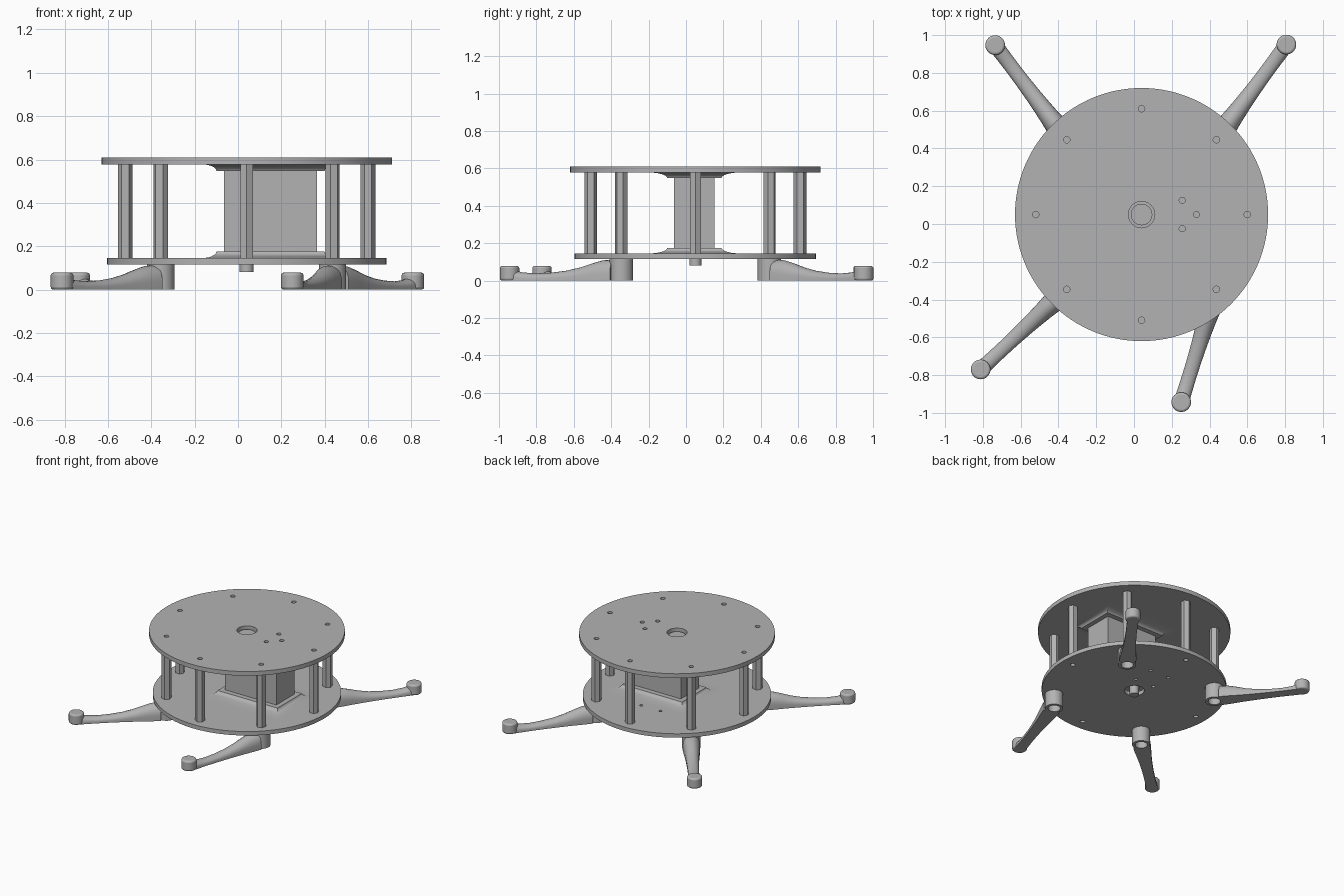
import bpy, bmesh, math
from mathutils import Vector, Matrix

if "Cube" in bpy.data.objects:
    bpy.data.objects.remove(bpy.data.objects["Cube"], do_unlink=True)

grey = bpy.data.materials.new("plain grey")
grey.use_nodes = True
COLOUR = (0.45, 0.45, 0.45, 1)
grey.diffuse_color = COLOUR
grey.node_tree.nodes["Principled BSDF"].inputs["Base Color"].default_value = COLOUR

CX, CY = 0.04, 0.05          # disc axis
POST_R = 0.56
DIAG = POST_R * math.sqrt(0.5)


def finish(name, bm, smooth=True):
    bmesh.ops.recalc_face_normals(bm, faces=bm.faces)
    mesh = bpy.data.meshes.new(name)
    bm.to_mesh(mesh)
    bm.free()
    obj = bpy.data.objects.new(name, mesh)
    bpy.context.collection.objects.link(obj)
    mesh.materials.append(grey)
    if smooth:
        bpy.ops.object.select_all(action='DESELECT')
        obj.select_set(True)
        bpy.context.view_layer.objects.active = obj
        bpy.ops.object.shade_smooth_by_angle(angle=math.radians(35))
    return obj


def add_cylinder(bm, x, y, z0, z1, r, sides=32, turn=0):
    place = Matrix.Translation((x, y, (z0 + z1) / 2)) @ Matrix.Rotation(turn, 4, 'Z')
    bmesh.ops.create_cone(bm, cap_ends=True, segments=sides, radius1=r, radius2=r,
                          depth=z1 - z0, matrix=place)


def cylinder(name, *args, **kw):
    bm = bmesh.new()
    add_cylinder(bm, *args, **kw)
    return finish(name, bm)


def loft(bm, rings):
    loops = [[bm.verts.new(p) for p in ring] for ring in rings]
    n = len(loops[0])
    for a, b in zip(loops, loops[1:]):
        for i in range(n):
            j = (i + 1) % n
            bm.faces.new((a[i], a[j], b[j], b[i]))
    bm.faces.new(loops[0][::-1])
    bm.faces.new(loops[-1])


def drill(obj, holes, z0, z1):
    bm = bmesh.new()
    for x, y, r in holes:
        add_cylinder(bm, x, y, z0, z1, r, 24)
    cutter = finish(obj.name + "_cutter", bm, smooth=False)
    cutter.hide_render = True
    cutter.hide_viewport = True
    mod = obj.modifiers.new("holes", 'BOOLEAN')
    mod.object = cutter
    mod.operation = 'DIFFERENCE'
    mod.solver = 'EXACT'


# Posts between the plates, with their screw holes
ring = [(CX + POST_R * math.cos(k * math.pi / 4), CY + POST_R * math.sin(k * math.pi / 4))
        for k in range(8)]
for k, (x, y) in enumerate(ring):
    cylinder(f"post_{k + 1}", x, y, 0.145, 0.579, 0.034, sides=6, turn=k * math.pi / 4 + math.pi / 2)

# Round plates
screw_holes = [(x, y, 0.017) for x, y in ring]
centre_hole = [(CX, CY, 0.07)]
top = cylinder("top_plate", CX, CY, 0.578, 0.61, 0.67, sides=128)
drill(top, screw_holes + centre_hole
      + [(0.255, 0.125, 0.016), (0.33, 0.05, 0.016), (0.255, -0.025, 0.016)], 0.55, 0.65)
bottom = cylinder("bottom_plate", CX, CY, 0.115, 0.145, 0.645, sides=128)
drill(bottom, screw_holes[::2] + centre_hole
      + [(0.055 + sx, 0.26 + sy, 0.012) for sx in (-0.08, 0.08) for sy in (-0.08, 0.08)], 0.08, 0.18)

# Motor housing, shaft and top collar
BX, BY = 0.15, 0.045


def rectangle(hx, hy, z):
    return [(BX + sx * hx, BY + sy * hy, z) for sx, sy in ((-1, -1), (1, -1), (1, 1), (-1, 1))]


bm = bmesh.new()
loft(bm, [rectangle(0.215, 0.108, z) for z in (0.145, 0.578)])
finish("motor_housing", bm, smooth=False)
cylinder("motor_shaft", CX, CY, 0.08, 0.16, 0.032)
cylinder("motor_collar", CX, CY, 0.56, 0.59, 0.057)

# Flared flanges where the housing meets each plate
for name, z, up in (("lower_flange", 0.145, 1), ("upper_flange", 0.578, -1)):
    bm = bmesh.new()
    rings = []
    for i in range(7):
        a = i / 6 * math.pi / 2
        flare, rise = 1 - math.sin(a), 1 - math.cos(a)
        rings.append(rectangle(0.25 + 0.07 * flare, 0.145 + 0.1 * flare, z + up * 0.03 * rise))
    loft(bm, rings)
    finish(name, bm)

# Legs: hollow hub, tapering arm with a rounded top, round foot
# arm stations: fraction of length, half width, height
STATIONS = [(0.0, 0.06, 0.112), (0.1, 0.057, 0.108), (0.2, 0.051, 0.092), (0.32, 0.046, 0.07),
            (0.45, 0.042, 0.053), (0.6, 0.039, 0.042), (0.75, 0.038, 0.038),
            (0.88, 0.039, 0.044), (0.96, 0.04, 0.056), (1.0, 0.04, 0.06)]
LEGS = {"back_right_leg": (-1, 1, -0.735, 0.947), "back_left_leg": (1, 1, 0.807, 0.95),
        "front_right_leg": (-1, -1, -0.812, -0.77), "front_left_leg": (1, -1, 0.25, -0.943)}
for name, (sx, sy, fx, fy) in LEGS.items():
    hub = Vector((CX + sx * DIAG, CY + sy * DIAG, 0))
    foot = Vector((fx, fy, 0))
    along = (foot - hub).normalized()
    side = Vector((-along.y, along.x, 0))
    start = hub + along * 0.045
    bm = bmesh.new()
    rings = []
    for t, w, h in STATIONS:
        c = start.lerp(foot, t)
        edge = h * 0.35
        section = [c + side * w, c - side * w]
        for i in range(11):
            a = math.pi * (1 - i / 10)
            section.append(c + side * (w * math.cos(a))
                           + Vector((0, 0, edge + (h - edge) * math.sin(a))))
        rings.append(section)
    loft(bm, rings)
    finish(name + "_arm", bm)
    hub_obj = cylinder(name + "_hub", hub.x, hub.y, 0, 0.116, 0.063)
    drill(hub_obj, [(hub.x, hub.y, 0.043)], -0.05, 0.09)
    foot_obj = cylinder(name + "_foot", fx, fy, 0, 0.078, 0.052)
    bevel = foot_obj.modifiers.new("soft rim", 'BEVEL')
    bevel.width = 0.012
    bevel.segments = 3
    bevel.limit_method = 'ANGLE'
